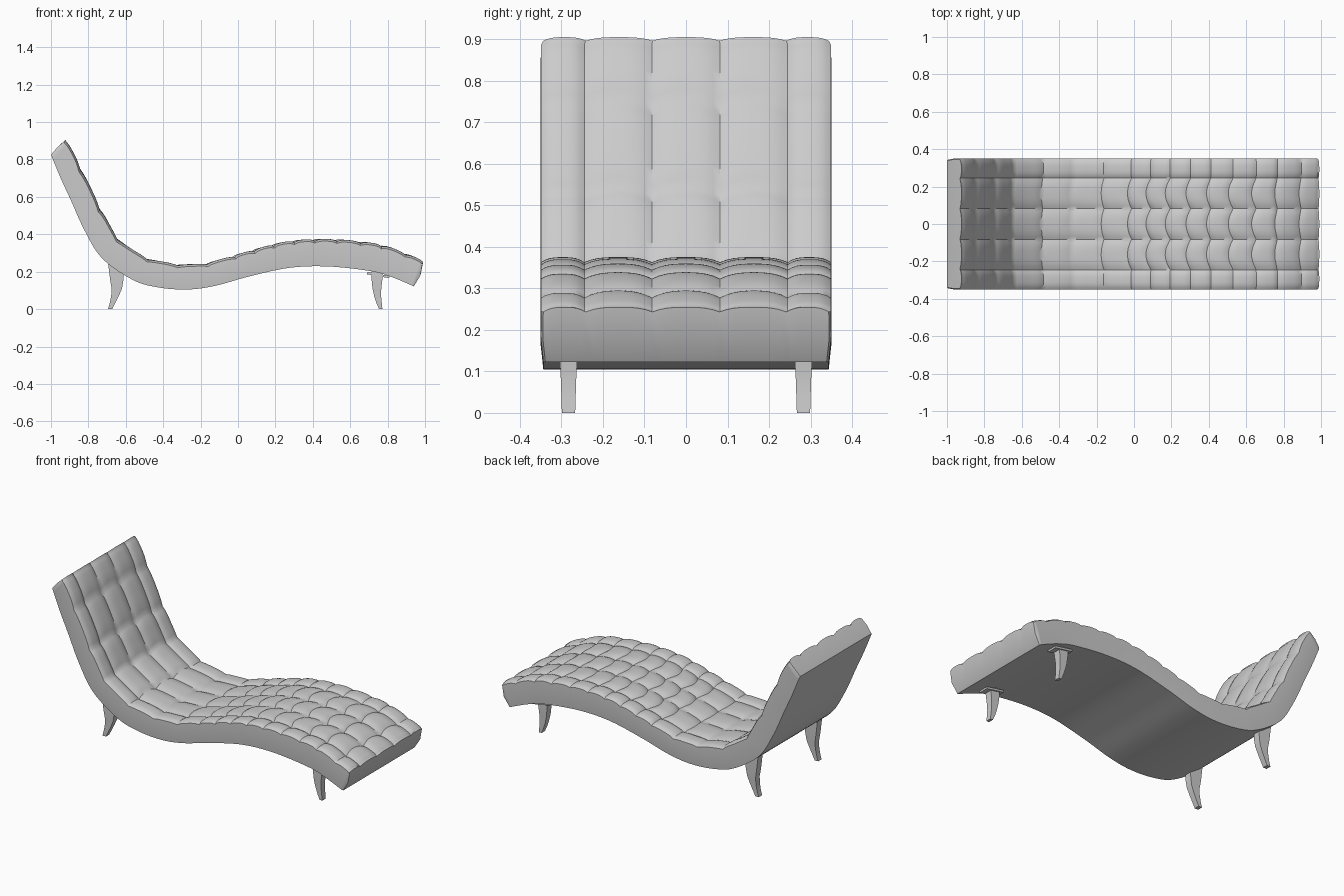
import bpy, bmesh, math
from mathutils import Vector

if "Cube" in bpy.data.objects:
    bpy.data.objects.remove(bpy.data.objects["Cube"])

# Side profile: paired upper and lower points (top x, top z, bottom x, bottom z)
PROFILE = [
    (-.92, .908, -1, .825), (-.865, .81, -.948, .70), (-.79, .655, -.895, .585),
    (-.715, .505, -.82, .42), (-.63, .37, -.725, .27), (-.495, .28, -.56, .155),
    (-.39, .252, -.42, .115), (-.265, .24, -.265, .105), (-.15, .252, -.12, .125),
    (.01, .297, .05, .172), (.25, .36, .27, .22), (.48, .375, .48, .228),
    (.73, .352, .71, .203), (.865, .312, .82, .172), (.992, .258, .94, .122)]
# Tufting seams across (x) and along (y)
ROWS = [-.92, -.835, -.73, -.635, -.48, -.32, -.165, -.02, .085, .19, .30, .41,
        .53, .655, .77, .90, .992]
COLS = [-.349, -.245, -.082, .082, .245, .349]
K = 10


def profile(t):
    i = min(int(t), len(PROFILE) - 2)
    f = t - i
    p = [Vector(PROFILE[max(0, min(len(PROFILE) - 1, i + k))]) for k in (-1, 0, 1, 2)]
    return (2 * p[1] + (p[2] - p[0]) * f + (2 * p[0] - 5 * p[1] + 4 * p[2] - p[3]) * f**2
            + (3 * p[1] - p[0] - 3 * p[2] + p[3]) * f**3) / 2


def t_at(x):
    lo, hi = 0.0, len(PROFILE) - 1.0
    for _ in range(24):
        mid = (lo + hi) / 2
        if profile(mid)[0] < x:
            lo = mid
        else:
            hi = mid
    return (lo + hi) / 2


def subdivide(seams):
    out = [(a + (b - a) * k / K, k / K) for a, b in zip(seams, seams[1:]) for k in range(K)]
    return out + [(seams[-1], 0.0)]


def pillow(f):
    return 1 - abs(2 * f - 1) ** 3


def finish(bm, name):
    bmesh.ops.recalc_face_normals(bm, faces=bm.faces)
    me = bpy.data.meshes.new(name)
    bm.to_mesh(me)
    bm.free()
    ob = bpy.data.objects.new(name, me)
    bpy.context.collection.objects.link(ob)
    bpy.ops.object.select_all(action='DESELECT')
    ob.select_set(True)
    bpy.context.view_layer.objects.active = ob
    bpy.ops.object.shade_smooth_by_angle(angle=math.radians(35))
    return ob


# Tufted body: top grid, plain underside, bulging sides and end caps
def make_body():
    bm = bmesh.new()
    ts = subdivide([t_at(x) for x in ROWS])
    ys = subdivide(COLS)
    n, m = len(ts), len(ys)
    top, mid, bot = [], [], []
    for i, (t, f) in enumerate(ts):
        end = i in (0, n - 1)
        fade = min(1, i / K, (n - 1 - i) / K)
        squeeze = .985 if end else 1
        tr, cr, br = [], [], []
        for j, (y, g) in enumerate(ys):
            inner = K <= j <= m - 1 - K
            shift = .1 * fade * math.sin(math.pi * g) if inner else 0
            p = profile(max(0, t - shift))
            q = profile(t)
            up = Vector((p[0] - p[2], 0, p[1] - p[3])).normalized()
            h = -.010 * (1 - pillow(f)) * (0.4 if end else 1) - .012 * (1 - pillow(g))
            tr.append(bm.verts.new(Vector((p[0], y * squeeze, p[1])) + up * h))
            br.append(bm.verts.new((q[2], y * .985 * squeeze, q[3])))
            if end or j in (0, m - 1):
                out = Vector((-up.z, 0, up.x)) if i == 0 else Vector((up.z, 0, -up.x))
                c = (tr[-1].co + br[-1].co) / 2
                c.y = y * squeeze * 1.003
                if end:
                    c += out * (.012 if i else .003)
                cr.append(bm.verts.new(c))
        top.append(tr)
        mid.append(cr)
        bot.append(br)
    for i in range(n - 1):
        for grid in (top, bot):
            for j in range(m - 1):
                bm.faces.new((grid[i][j], grid[i + 1][j], grid[i + 1][j + 1], grid[i][j + 1]))
        for e in (0, -1):
            for a, b in ((top, mid), (mid, bot)):
                bm.faces.new((a[i][e], a[i + 1][e], b[i + 1][e], b[i][e]))
    for i in (0, n - 1):
        for a, b in ((top, mid), (mid, bot)):
            for j in range(m - 1):
                bm.faces.new((a[i][j], a[i][j + 1], b[i][j + 1], b[i][j]))
    finish(bm, "tufted_lounge_body")


# Curved tapered leg lofted through rectangles (z, x0, x1, half width)
def make_leg(name, levels, y):
    bm = bmesh.new()
    rings = [[bm.verts.new((x, y + s, z)) for x, s in ((a, -w), (b, -w), (b, w), (a, w))]
             for z, a, b, w in levels]
    for r, s in zip(rings, rings[1:]):
        for k in range(4):
            bm.faces.new((r[k], r[(k + 1) % 4], s[(k + 1) % 4], s[k]))
    bm.faces.new(rings[0])
    bm.faces.new(rings[-1])
    return finish(bm, name)


# Thin mounting plate on top of each foot-end leg
def make_plate(name, y):
    bm = bmesh.new()
    bmesh.ops.create_cube(bm, size=1)
    bmesh.ops.scale(bm, vec=(.12, .06, .012), verts=bm.verts)
    ob = finish(bm, name)
    ob.location = (.75, y, .182)
    ob.rotation_euler.y = math.radians(10)


REAR = [(0, -.695, -.672, .016), (.03, -.686, -.657, .017), (.07, -.678, -.637, .018),
        (.11, -.676, -.62, .02), (.16, -.684, -.612, .022), (.25, -.695, -.612, .022)]
FRONT = [(0, .754, .772, .016), (.03, .741, .769, .017), (.07, .728, .765, .018),
         (.11, .719, .766, .02), (.16, .714, .772, .022), (.215, .714, .775, .022)]

make_body()
for side, y in (("left", -.283), ("right", .283)):
    make_leg("head_leg_" + side, REAR, y)
    make_leg("foot_leg_" + side, FRONT, y)
    make_plate("foot_leg_plate_" + side, y)
